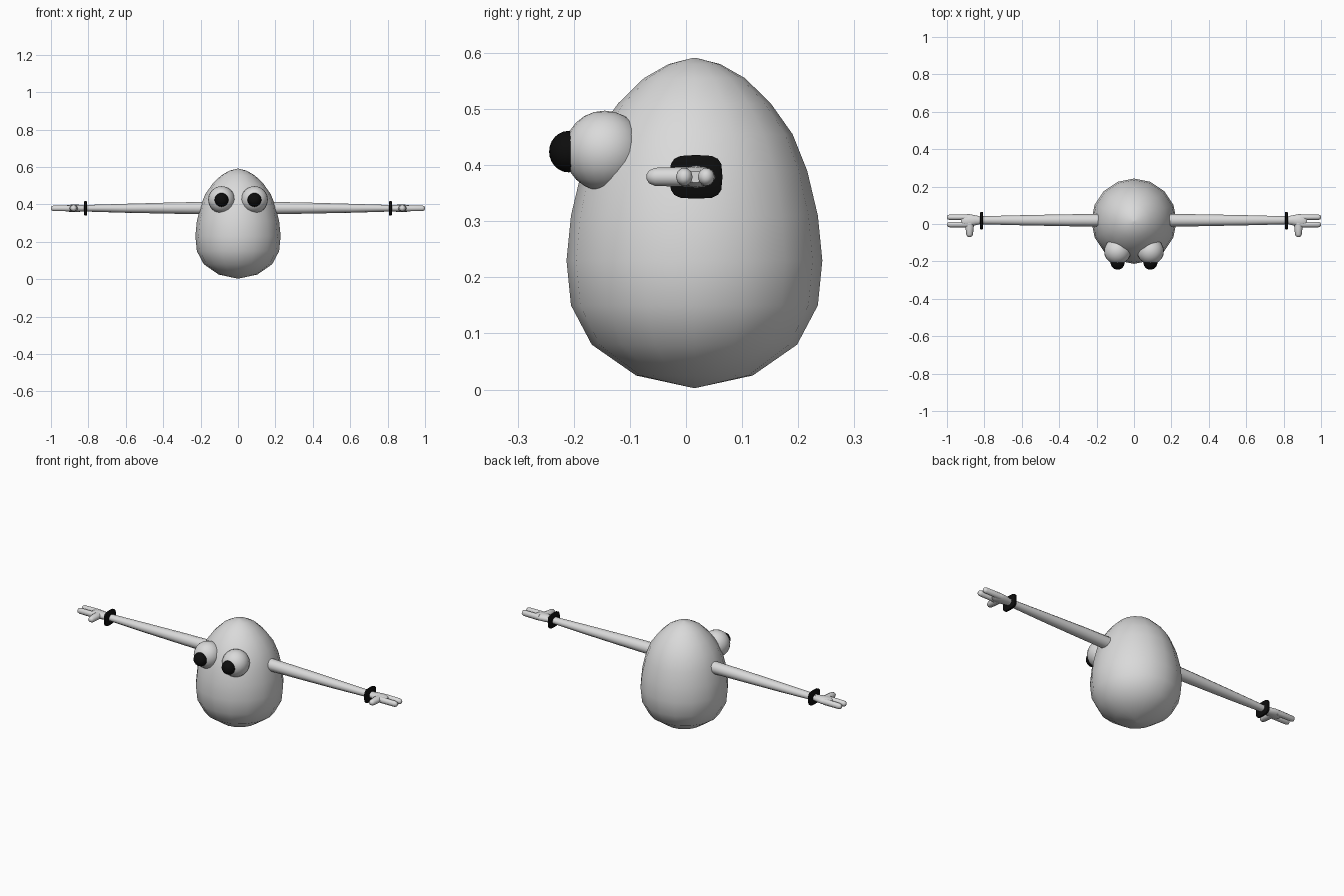
import bpy, bmesh, math
from mathutils import Vector

if "Cube" in bpy.data.objects:
    bpy.data.objects.remove(bpy.data.objects["Cube"])


def material(name, v):
    m = bpy.data.materials.new(name)
    m.diffuse_color = (v, v, v, 1)
    m.use_nodes = True
    m.node_tree.nodes["Principled BSDF"].inputs["Base Color"].default_value = m.diffuse_color
    return m


GREY = material("light grey", 0.70)
BLACK = material("black", 0.004)


def loft(name, rings, mat, angle=60):
    """Skin closed rings of points in order and cap both ends."""
    bm = bmesh.new()
    loops = [[bm.verts.new(p) for p in ring] for ring in rings]
    n = len(loops[0])
    for a, b in zip(loops, loops[1:]):
        for i in range(n):
            j = (i + 1) % n
            bm.faces.new((a[i], a[j], b[j], b[i]))
    bm.faces.new(loops[0])
    bm.faces.new(loops[-1])
    bmesh.ops.recalc_face_normals(bm, faces=bm.faces)
    me = bpy.data.meshes.new(name)
    bm.to_mesh(me)
    bm.free()
    ob = bpy.data.objects.new(name, me)
    bpy.context.collection.objects.link(ob)
    me.materials.append(mat)
    smooth(ob, angle)
    return ob


def smooth(ob, angle=60):
    bpy.ops.object.select_all(action='DESELECT')
    bpy.context.view_layer.objects.active = ob
    ob.select_set(True)
    bpy.ops.object.shade_smooth_by_angle(angle=math.radians(angle))


def ellipse(n, ru, rv, power=1.0):
    """Points of an ellipse; power below 1 squares it off."""
    pts = []
    for i in range(n):
        a = 2 * math.pi * i / n
        c, s = math.cos(a), math.sin(a)
        pts.append((ru * math.copysign(abs(c) ** power, c),
                    rv * math.copysign(abs(s) ** power, s)))
    return pts


def limb(name, sections, mat, n=12, power=1.0, angle=60):
    """Tube along x; sections are (x, y, z, half width y, half height z)."""
    return loft(name, [[(x, y + u, z + v) for u, v in ellipse(n, ry, rz, power)]
                       for x, y, z, ry, rz in sections], mat, angle)


def ball(name, loc, radii, mat):
    bpy.ops.mesh.primitive_uv_sphere_add(segments=20, ring_count=12, location=loc)
    ob = bpy.context.object
    ob.name = name
    ob.scale = radii
    ob.data.materials.append(mat)
    smooth(ob)
    return ob


def mirror_x(ob):
    """Mirror across the centre plane of the model."""
    bpy.ops.object.select_all(action='DESELECT')
    bpy.context.view_layer.objects.active = ob
    ob.select_set(True)
    bpy.ops.object.transform_apply(location=True, rotation=True, scale=True)
    m = ob.modifiers.new("mirror", 'MIRROR')
    m.use_mirror_merge = False


# Egg-shaped body
profile = [(0.003, 0.003), (0.104, 0.025), (0.183, 0.08), (0.22, 0.15),
           (0.228, 0.23), (0.22, 0.31), (0.201, 0.39), (0.175, 0.455),
           (0.136, 0.51), (0.09, 0.555), (0.046, 0.58), (0.003, 0.591)]
loft("body", [[(u, 0.015 + v, z) for u, v in ellipse(16, r, r)]
              for r, z in profile], GREY, 80)

# Bulging eyes and domed pupils
mirror_x(ball("eye", (0.088, -0.145, 0.425), (0.072, 0.072, 0.072), GREY))
mirror_x(ball("pupil", (0.088, -0.209, 0.424), (0.037, 0.035, 0.037), BLACK))

# Tapered arm
mirror_x(limb("arm", [(0.185, 0.02, 0.38, 0.033, 0.033),
                      (0.35, 0.02, 0.38, 0.032, 0.030),
                      (0.60, 0.02, 0.379, 0.027, 0.024),
                      (0.83, 0.02, 0.379, 0.021, 0.017)], GREY))

# Wrist band
mirror_x(limb("wrist_band", [(0.807, 0.018, 0.379, 0.043, 0.035),
                             (0.810, 0.018, 0.379, 0.047, 0.039),
                             (0.820, 0.018, 0.379, 0.047, 0.039),
                             (0.823, 0.018, 0.379, 0.043, 0.035)],
              BLACK, 16, 0.55, 40))

# Palm
mirror_x(limb("palm", [(0.815, 0.02, 0.379, 0.019, 0.015),
                       (0.85, 0.02, 0.379, 0.027, 0.019),
                       (0.88, 0.018, 0.379, 0.035, 0.020),
                       (0.91, 0.017, 0.379, 0.034, 0.018),
                       (0.925, 0.017, 0.379, 0.027, 0.010)], GREY))

# Two fingers
for i, y in enumerate((-0.003, 0.036)):
    mirror_x(limb(f"finger_{i + 1}", [(0.89, y, 0.379, 0.015, 0.017),
                                      (0.985, y, 0.379, 0.015, 0.016),
                                      (0.996, y, 0.379, 0.011, 0.012),
                                      (1.0, y, 0.379, 0.004, 0.005)], GREY, 10))

# Thumb pointing forward
thumb = [(0.01, 0.024, 0.019), (-0.02, 0.022, 0.018), (-0.055, 0.018, 0.017),
         (-0.066, 0.013, 0.012), (-0.070, 0.005, 0.005)]
mirror_x(loft("thumb", [[(0.879 + u, y, 0.379 + v) for u, v in ellipse(10, rx, rz)]
                        for y, rx, rz in thumb], GREY))
